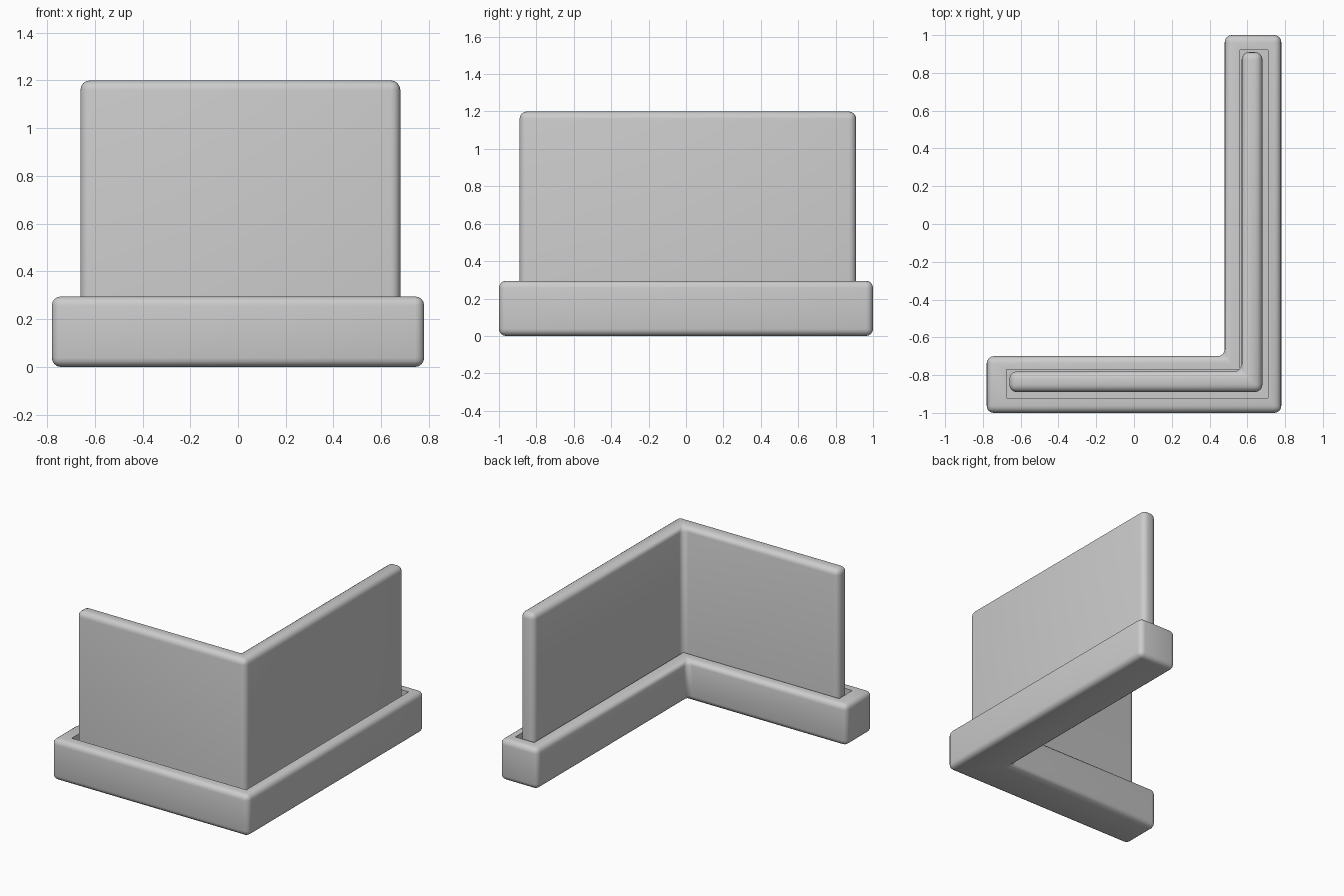
import bpy
import bmesh
import math

cube = bpy.data.objects.get("Cube")
if cube:
    bpy.data.objects.remove(cube, do_unlink=True)

grey = bpy.data.materials.new("light_grey")
grey.use_nodes = True
colour = (0.6, 0.6, 0.6, 1)
grey.diffuse_color = colour
grey.node_tree.nodes["Principled BSDF"].inputs["Base Color"].default_value = colour


def l_outline(left, right, front, back, width):
    """Plan of an L: one arm along the front, one along the left side."""
    return [(left, front), (right, front), (right, back),
            (right - width, back), (right - width, front + width),
            (left, front + width)]


def ring(bm, outline, z):
    return [bm.verts.new((x, y, z)) for x, y in outline]


def skirt(bm, low, high):
    n = len(low)
    for i in range(n):
        j = (i + 1) % n
        bm.faces.new((low[i], low[j], high[j], high[i]))


def finish(bm, name):
    bmesh.ops.recalc_face_normals(bm, faces=bm.faces)
    mesh = bpy.data.meshes.new(name)
    bm.to_mesh(mesh)
    bm.free()
    mesh.materials.append(grey)
    obj = bpy.data.objects.new(name, mesh)
    bpy.context.collection.objects.link(obj)
    bpy.ops.object.select_all(action="DESELECT")
    obj.select_set(True)
    bpy.context.view_layer.objects.active = obj
    bpy.ops.object.shade_smooth_by_angle(angle=math.radians(40))


def round_edges(bm, edges, radius):
    bmesh.ops.bevel(bm, geom=edges, offset=radius, offset_type="OFFSET",
                    segments=4, profile=0.5, affect="EDGES", clamp_overlap=True)


TOP, FLOOR = 0.295, 0.22

# Base: L-shaped block with a groove along its top
bm = bmesh.new()
outer = l_outline(-0.78, 0.78, -1, 1, 0.3)
groove = l_outline(-0.675, 0.71, -0.92, 0.92, 0.15)
bottom, rim = ring(bm, outer, 0), ring(bm, outer, TOP)
lip, floor = ring(bm, groove, TOP), ring(bm, groove, FLOOR)
bm.faces.new(bottom)
skirt(bm, bottom, rim)
skirt(bm, rim, lip)
skirt(bm, lip, floor)
bm.faces.new(floor)
bmesh.ops.recalc_face_normals(bm, faces=bm.faces)
outside = set(bottom + rim)
round_edges(bm, [e for e in bm.edges
                 if set(e.verts) <= outside and e.calc_face_angle(0) > 0.1], 0.038)
finish(bm, "base")

# Wall: thin L-shaped panel standing in the groove
bm = bmesh.new()
plan = l_outline(-0.66, 0.68, -0.89, 0.91, 0.11)
foot, crown = ring(bm, plan, FLOOR), ring(bm, plan, 1.2)
bm.faces.new(foot)
skirt(bm, foot, crown)
bm.faces.new(crown)
bmesh.ops.recalc_face_normals(bm, faces=bm.faces)
round_edges(bm, [e for e in bm.edges
                 if any(v.co.z > 1 for v in e.verts)], 0.04)
finish(bm, "wall")
